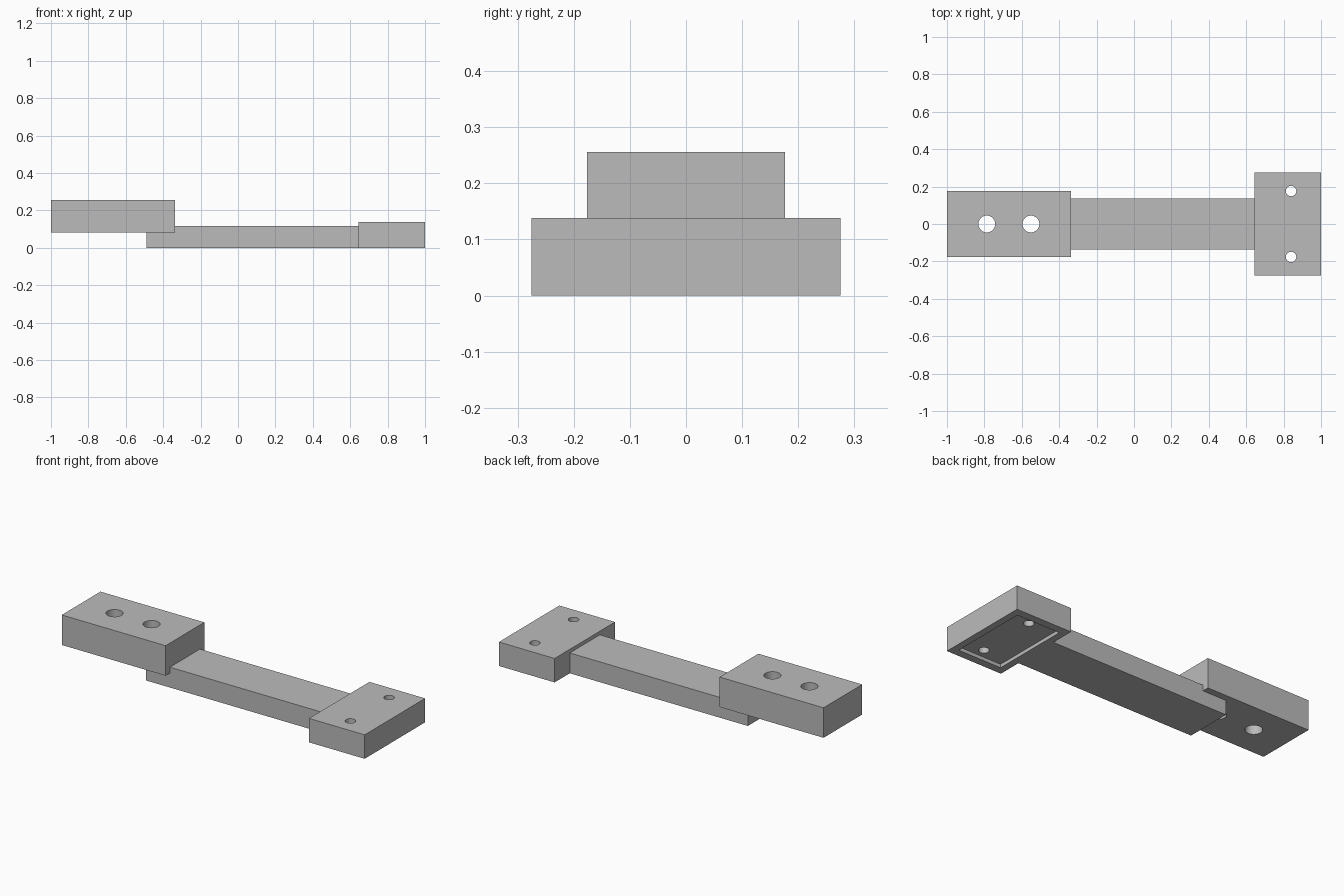
import bpy
from math import radians

if "Cube" in bpy.data.objects:
    bpy.data.objects.remove(bpy.data.objects["Cube"], do_unlink=True)

GREY = (0.5, 0.5, 0.5, 1)
grey = bpy.data.materials.new("plain_grey")
grey.use_nodes = True
grey.diffuse_color = GREY
grey.node_tree.nodes["Principled BSDF"].inputs["Base Color"].default_value = GREY


def box(name, x0, x1, half_y, z0, z1):
    """Box centred on y = 0 between the given x and z limits."""
    bpy.ops.mesh.primitive_cube_add(size=1, location=((x0 + x1) / 2, 0, (z0 + z1) / 2))
    ob = bpy.context.object
    ob.name = name
    ob.scale = (x1 - x0, 2 * half_y, z1 - z0)
    bpy.ops.object.transform_apply(location=True, rotation=False, scale=True)
    ob.data.materials.append(grey)
    return ob


def drill(name, x, y, radius, sides):
    """Vertical cylinder used as a drill."""
    bpy.ops.mesh.primitive_cylinder_add(vertices=sides, radius=radius, depth=1, location=(x, y, 0))
    ob = bpy.context.object
    ob.name = name
    ob.data.materials.append(grey)
    return ob


def cut(target, cutters):
    """Subtract every cutter from the target, then remove the cutters."""
    bpy.context.view_layer.objects.active = target
    for cutter in cutters:
        mod = target.modifiers.new("cut", 'BOOLEAN')
        mod.operation = 'DIFFERENCE'
        mod.solver = 'EXACT'
        mod.object = cutter
        bpy.ops.object.modifier_apply(modifier=mod.name)
        bpy.data.objects.remove(cutter, do_unlink=True)
    bpy.ops.object.select_all(action='DESELECT')
    target.select_set(True)
    bpy.ops.object.shade_smooth_by_angle(angle=radians(35))


# Long connecting bar
box("connecting_bar", -0.49, 0.645, 0.137, 0, 0.117)

# Raised block with two large holes along its length
raised_block = box("raised_block", -1, -0.338, 0.176, 0.083, 0.256)
cut(raised_block, [drill("large_drill", x, 0, 0.045, 32) for x in (-0.787, -0.551)])

# Cross block with a shallow recess underneath and two small holes
cross_block = box("cross_block", 0.645, 1, 0.275, 0, 0.138)
cut(cross_block, [box("recess_cutter", 0.685, 0.96, 0.23, -0.1, 0.02)]
    + [drill("small_drill", 0.84, side * 0.176, 0.028, 16) for side in (-1, 1)])
